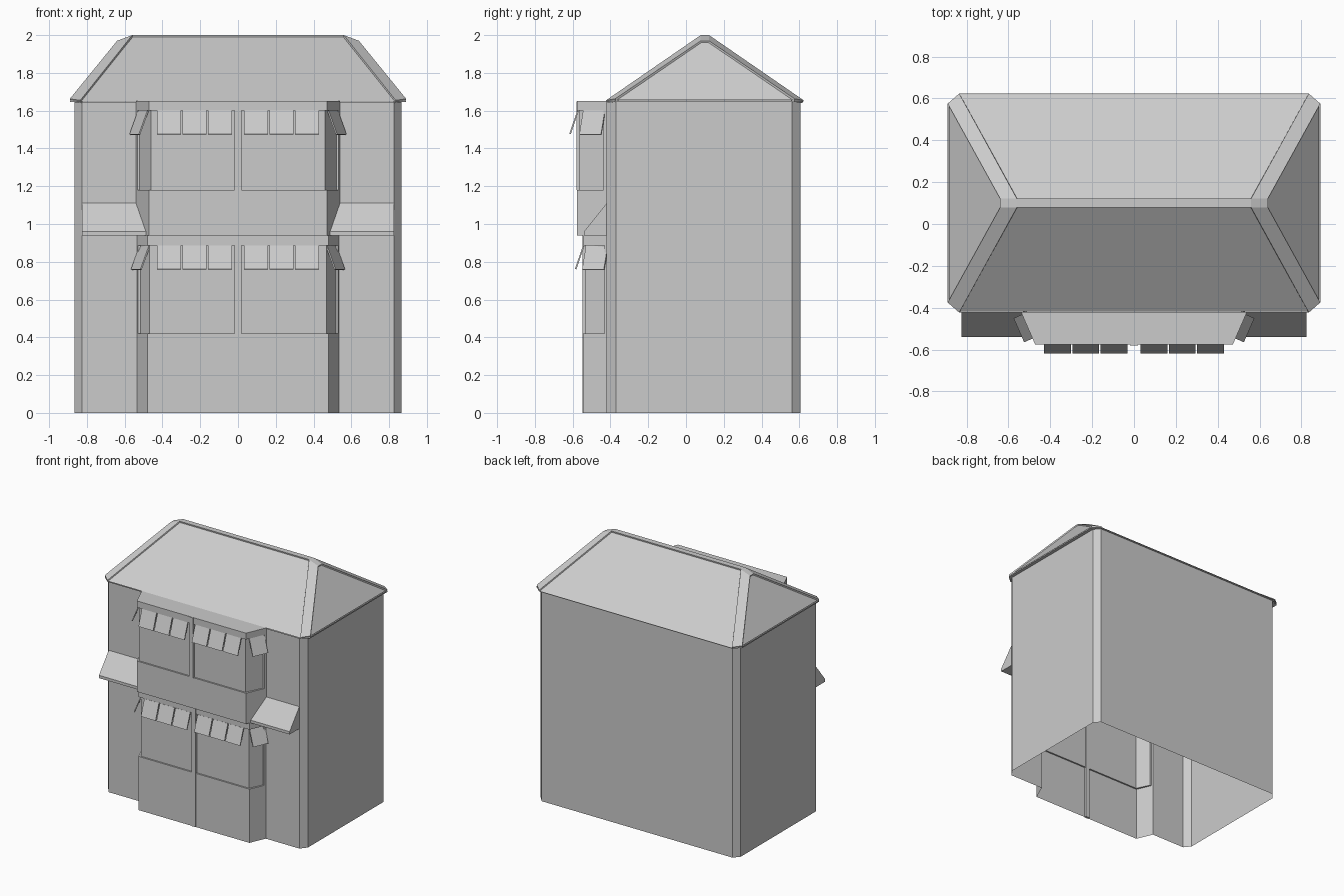
import bpy, bmesh
from mathutils import Vector

if "Cube" in bpy.data.objects:
    bpy.data.objects.remove(bpy.data.objects["Cube"])


def make(name, verts, faces, thick=0.0, up=False, recalc=False):
    bm = bmesh.new()
    vs = [bm.verts.new(v) for v in verts]
    for f in faces:
        bm.faces.new([vs[i] for i in f])
    bmesh.ops.remove_doubles(bm, verts=bm.verts, dist=1e-5)
    bm.normal_update()
    if recalc:
        bmesh.ops.recalc_face_normals(bm, faces=bm.faces)
    if up:
        for f in bm.faces:
            if f.normal.z < 0:
                f.normal_flip()
    me = bpy.data.meshes.new(name)
    bm.to_mesh(me)
    bm.free()
    ob = bpy.data.objects.new(name, me)
    bpy.context.collection.objects.link(ob)
    if thick:
        m = ob.modifiers.new("thickness", 'SOLIDIFY')
        m.thickness = thick
        m.offset = -1
    return ob


def loft(rings):
    """Strips of quads between open rings of equal length."""
    n = len(rings[0])
    verts = [p for r in rings for p in r]
    faces = [(k*n+i, k*n+i+1, (k+1)*n+i+1, (k+1)*n+i)
             for k in range(len(rings)-1) for i in range(n-1)]
    return verts, faces


def box(name, x0, x1, y0, y1, z0, z1):
    v = [(x, y, z) for x in (x0, x1) for y in (y0, y1) for z in (z0, z1)]
    f = [(0, 1, 3, 2), (4, 6, 7, 5), (0, 4, 5, 1), (2, 3, 7, 6), (0, 2, 6, 4), (1, 5, 7, 3)]
    return make(name, v, f, recalc=True)


# House walls: open-bottomed shell with chamfered corners and a gap for the bay
EAVE = 1.645
half = [(0.825, -0.42), (0.865, -0.37), (0.865, 0.56), (0.825, 0.605)]
corners = half + [(-x, y) for x, y in reversed(half)]
path = [(0.535, -0.42)] + corners + [(-0.535, -0.42)]
make("walls", *loft([[(x, y, z) for x, y in path] for z in (0, EAVE)]))

# Bay: stacked outlines, stepping in where the windows sit
LOW = (0.535, 0.48, -0.545)
HIGH = (0.54, 0.472, -0.576)


def bay_ring(z, shape, inset):
    w, f = Vector((shape[0], -0.42)), Vector(shape[1:])
    p = w.lerp(f, 0.1)
    side = [w, p, p - Vector((inset, 0)), f + Vector((-inset, inset))]
    return ([(-a.x, a.y, z) for a in side] + [(a.x, a.y, z) for a in reversed(side)])


S = 0.012
levels = [(0, LOW, 0), (0.42, LOW, 0), (0.42, LOW, S), (0.885, LOW, S), (0.885, LOW, 0),
          (0.94, LOW, 0), (0.94, HIGH, 0), (1.18, HIGH, 0), (1.18, HIGH, S),
          (1.6, HIGH, S), (1.6, HIGH, 0), (1.65, HIGH, 0)]
v, f = loft([bay_ring(*l) for l in levels])
f.append(tuple(range(len(v) - 8, len(v))))
make("bay", v, f)

# Central window posts
box("lower_post", -0.018, 0.018, -0.549, -0.53, 0, 0.94)
box("upper_post", -0.018, 0.018, -0.58, -0.56, 1.18, 1.648)

# Small tilted shades over the windows, front rows and bay sides
for row, dx, dy, dz in (("upper", 0, 0, 0), ("lower", -0.008, 0.03, -0.715)):
    for s in (-1, 1):
        for i in range(3):
            a = s * (0.032 + 0.135 * i)
            b = a + s * 0.127
            top, bot = (-0.576 + dy, 1.6 + dz), (-0.618 + dy, 1.477 + dz)
            make(f"{row}_front_shade",
                 [(a, *top), (b, *top), (b, *bot), (a, *bot)],
                 [(0, 1, 2, 3)], 0.008, up=True)
        q = [(0.53, -0.43, 1.6), (0.48, -0.545, 1.6), (0.525, -0.565, 1.475), (0.575, -0.45, 1.475)]
        make(f"{row}_side_shade",
             [(s*(x+dx), y + dy*0.5, z+dz) for x, y, z in q], [(0, 1, 2, 3)], 0.008, up=True)

# Wedge awnings either side of the bay
for s in (-1, 1):
    prof = [(-0.42, 1.11, 0.535), (-0.54, 0.96, 0.482), (-0.54, 0.938, 0.482), (-0.42, 0.938, 0.535)]
    v = [(s*xi, y, z) for y, z, xi in prof] + [(s*0.825, y, z) for y, z, xi in prof]
    make("side_awning", v, [(0, 1, 2, 3), (4, 5, 6, 7), (0, 1, 5, 4), (1, 2, 6, 5), (2, 3, 7, 6)],
         recalc=True)


# Hipped roof: key points mirrored about the ridge
def A(sx, sy): return Vector((sx*0.835, 0.1 + sy*0.523, 1.655))
def B(sx, sy): return Vector((sx*0.89, 0.1 + sy*0.475, 1.663))
def R(sx, sy): return Vector((sx*0.56, 0.1 + sy*0.022, 2.0))
def H(sx, sy): return Vector((sx*0.64, 0.1 + sy*0.022, 1.97))


# Raised bands along hips and ridge
bands = [[R(-1, -1), R(1, -1), R(1, 1), R(-1, 1)]]
for sx in (-1, 1):
    bands.append([R(sx, -1), H(sx, -1), H(sx, 1), R(sx, 1)])
    for sy in (-1, 1):
        bands.append([A(sx, sy), B(sx, sy), H(sx, sy), R(sx, sy)])
make("roof_bands", [p for b in bands for p in b],
     [tuple(range(4*i, 4*i+4)) for i in range(len(bands))], 0.018, up=True)

# Slightly sunken roof slopes
for s in (-1, 1):
    for name, q in (("long_slope", [A(-1, s), A(1, s), R(1, s), R(-1, s)]),
                    ("end_slope", [B(s, -1), B(s, 1), H(s, 1), H(s, -1)])):
        n = (q[1] - q[0]).cross(q[2] - q[0]).normalized()
        if n.z < 0:
            n = -n
        make(name, [p - n*0.009 for p in q], [(0, 1, 2, 3)], up=True)

# Eave underside between wall top and roof edge
edge = [A(1, -1), B(1, -1), B(1, 1), A(1, 1), A(-1, 1), B(-1, 1), B(-1, -1), A(-1, -1)]
rings = [[(x, y, EAVE) for x, y in corners],
         [(p.x, p.y, EAVE) for p in edge],
         [tuple(p - Vector((0, 0, 0.008))) for p in edge]]
make("eaves", *loft([r + [r[0]] for r in rings]))
